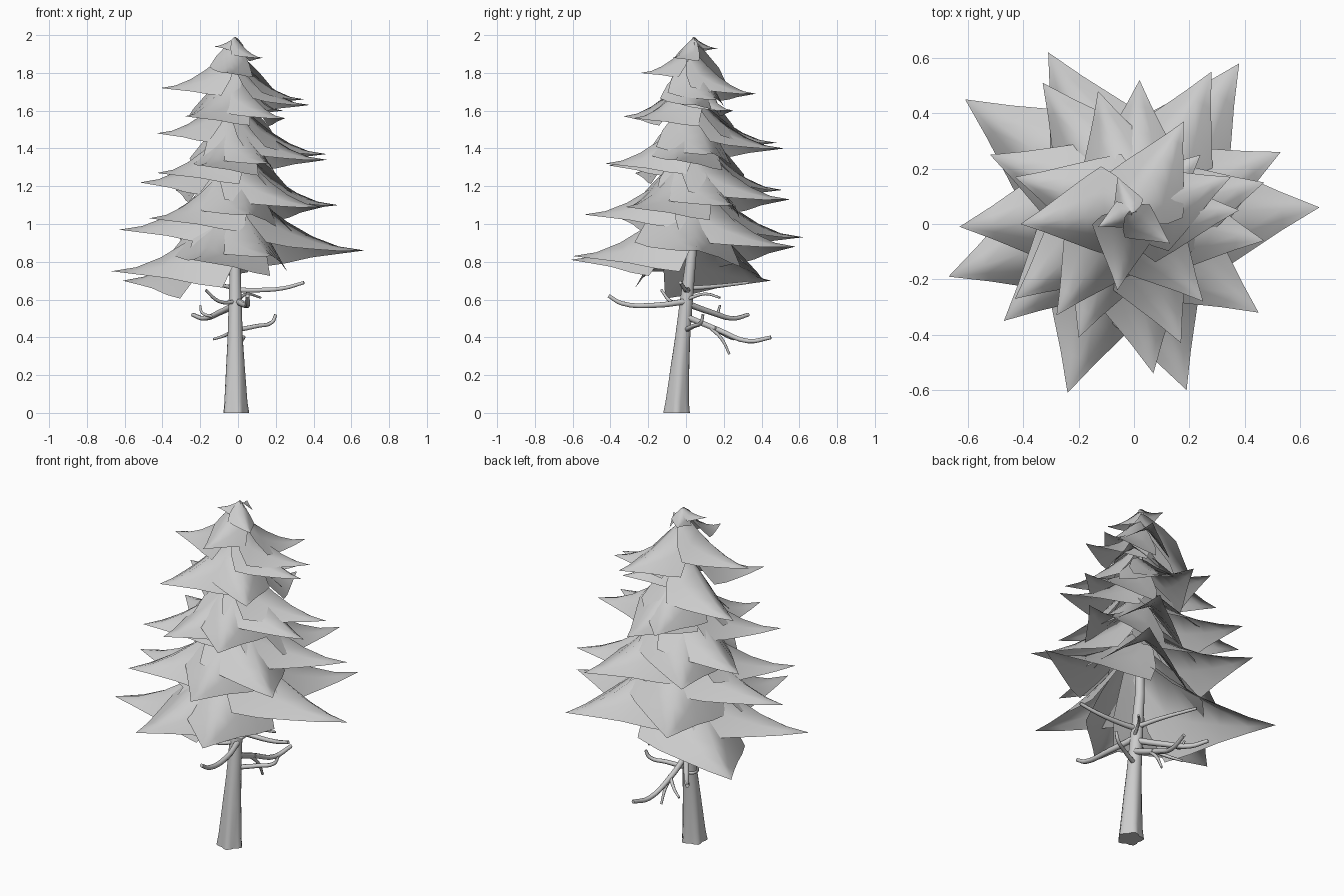
import bpy
import bmesh
import math
from mathutils import Vector

old = bpy.data.objects.get("Cube")
if old:
    bpy.data.objects.remove(old, do_unlink=True)

grey = bpy.data.materials.new("plain grey")
grey.use_nodes = True
grey.diffuse_color = (0.6, 0.6, 0.6, 1)
grey.node_tree.nodes["Principled BSDF"].inputs["Base Color"].default_value = (0.6, 0.6, 0.6, 1)


def add_object(name, data):
    obj = bpy.data.objects.new(name, data)
    bpy.context.collection.objects.link(obj)
    data.materials.append(grey)
    return obj


def mesh_object(name, bm):
    mesh = bpy.data.meshes.new(name)
    bm.to_mesh(mesh)
    bm.free()
    for poly in mesh.polygons:
        poly.use_smooth = True
    return add_object(name, mesh)


def trunk_centre(z):
    """Centre line of the leaning trunk, which straightens higher up."""
    lean = min(z / 0.85, 1) ** 1.2
    return Vector((-0.015, -0.05 + 0.08 * lean + 0.01 * max(z - 0.85, 0), z))


# Trunk: rings that taper upward, with a lobed flare at the foot
def build_trunk():
    bm = bmesh.new()
    sides = 20
    rings = []
    for z, radius, lobe in ((0, 0.065, 0.14), (0.06, 0.06, 0.08), (0.25, 0.049, 0.03), (0.4, 0.04, 0),
                            (0.6, 0.034, 0), (0.85, 0.026, 0), (1.4, 0.018, 0), (1.9, 0.005, 0)):
        ring = []
        for i in range(sides):
            a = math.tau * i / sides
            r = radius * (1 + lobe * math.cos(5 * a))
            ring.append(bm.verts.new(trunk_centre(z) + Vector((r * math.cos(a), r * math.sin(a), 0))))
        rings.append(ring)
    for low, high in zip(rings, rings[1:]):
        for i in range(sides):
            j = (i + 1) % sides
            bm.faces.new((low[i], low[j], high[j], high[i]))
    bm.faces.new(rings[0][::-1])
    bm.faces.new(rings[-1])
    trunk = mesh_object("trunk", bm)
    for poly in trunk.data.polygons:
        poly.use_smooth = len(poly.vertices) == 4


# Bare branches: smooth tapering tubes
def build_branch(name, thickness, points):
    curve = bpy.data.curves.new(name, "CURVE")
    curve.dimensions = "3D"
    curve.bevel_depth = thickness
    curve.bevel_resolution = 1
    curve.resolution_u = 4
    curve.use_fill_caps = True
    spline = curve.splines.new("BEZIER")
    spline.bezier_points.add(len(points) - 1)
    for i, (knot, place) in enumerate(zip(spline.bezier_points, points)):
        knot.co = place
        knot.handle_left_type = knot.handle_right_type = "AUTO"
        knot.radius = 1 - 0.4 * i / (len(points) - 1)
    add_object(name, curve)


# Needle fans: broad tent-like kites that sweep down from the trunk to a point,
# each rolled a little so that one edge hangs lower than the other
def build_fan(name, tip):
    tip = Vector(tip)
    base = trunk_centre(tip.z)
    flat = Vector((tip.x - base.x, tip.y - base.y, 0))
    length = flat.length
    rise = min(0.04 + 0.5 * length, 1.99 - tip.z)
    side = Vector((-flat.y, flat.x, 0))
    bm = bmesh.new()
    rows = []
    # along the ridge, half width, droop of the edge
    for t, width, droop in ((-0.03, 0.12, 0.12), (0.09, 0.32, 0.34), (0.22, 0.41, 0.42),
                            (0.4, 0.32, 0.28), (0.6, 0.21, 0.14), (0.8, 0.1, 0.05)):
        ridge = base + flat * t + Vector((0, 0, rise * (1 - max(t, 0)) ** 1.8))
        row = []
        for s in (-1, -0.5, 0, 0.5, 1):
            wide, hang = (0.9, 1.15) if s > 0 else (1.1, 0.7)
            drop = abs(s) ** 1.25 * droop * hang * length
            row.append(bm.verts.new(ridge + side * (s * width * wide) - Vector((0, 0, drop))))
        rows.append(row)
    for near, far in zip(rows, rows[1:]):
        for i in range(4):
            bm.faces.new((near[i], far[i], far[i + 1], near[i + 1]))
    point = bm.verts.new(tip)
    for a, b in zip(rows[-1], rows[-1][1:]):
        bm.faces.new((a, point, b))
    mesh_object(name, bm)


build_trunk()

branches = {
    "front_branch": (0.018, [(0, 0, .59), (.04, -.16, .57), (.05, -.34, .58), (.05, -.41, .62)]),
    "back_low_branch": (0.018, [(0, 0, .51), (-.01, .17, .44), (.01, .33, .38), (.03, .45, .4)]),
    "back_low_twig": (0.011, [(-.01, .12, .46), (0, .19, .39), (0, .23, .31)]),
    "back_side_twig": (0.011, [(0, .15, .45), (-.07, .21, .41), (-.13, .25, .39)]),
    "left_low_branch": (0.014, [(0, 0, .44), (.1, .04, .46), (.18, .08, .48), (.2, .09, .52)]),
    "right_branch": (0.018, [(0, 0, .58), (-.1, .14, .53), (-.18, .25, .5), (-.24, .33, .52)]),
    "right_twig": (0.01, [(-.13, .18, .51), (-.19, .17, .53), (-.2, .18, .57)]),
    "left_high_branch": (0.016, [(-.01, .01, .65), (.1, 0, .65), (.24, -.01, .66), (.35, -.03, .69)]),
    "back_high_branch": (0.014, [(-.01, .02, .66), (-.06, .15, .67), (-.16, .33, .69)]),
    "right_high_branch": (0.012, [(0, 0, .59), (-.1, -.08, .59), (-.17, -.13, .65)]),
    "left_small_twig": (0.01, [(0, 0, .6), (.05, .1, .63), (.12, .18, .61)]),
}
for label, (thickness, points) in branches.items():
    build_branch(label, thickness, points)

# Fan tips, tier by tier from the bottom up
tiers = {
    "lowest": [(.67, .06, .86), (.38, .58, .88), (-.61, .45, .7), (-.67, -.19, .75),
               (-.24, -.61, .81), (.19, -.6, .83)],
    "low": [(.53, .26, 1.1), (.28, .55, 1.13), (-.31, .62, .93), (-.63, -.01, .97),
            (-.47, -.35, 1.03), (.07, -.54, 1.05), (.45, -.32, 1.09)],
    "middle": [(.47, .15, 1.37), (.02, .52, 1.4), (-.33, .51, 1.18), (-.52, .25, 1.22),
               (-.43, -.27, 1.27), (-.2, -.41, 1.31), (.17, -.43, 1.32), (.47, -.06, 1.34)],
    "high": [(.38, .05, 1.63), (.24, .25, 1.6), (-.13, .48, 1.43), (-.43, .17, 1.48),
             (-.28, -.33, 1.57), (.25, -.28, 1.56)],
    "top": [(.35, .17, 1.66), (.18, .37, 1.69), (-.41, 0, 1.72), (-.06, -.24, 1.8)],
    "crown": [(.13, -.07, 1.88), (-.13, -.01, 1.94), (-.06, .17, 1.93)],
}
for tier, tips in tiers.items():
    for number, tip in enumerate(tips, 1):
        build_fan(f"{tier}_needle_fan_{number}", tip)
